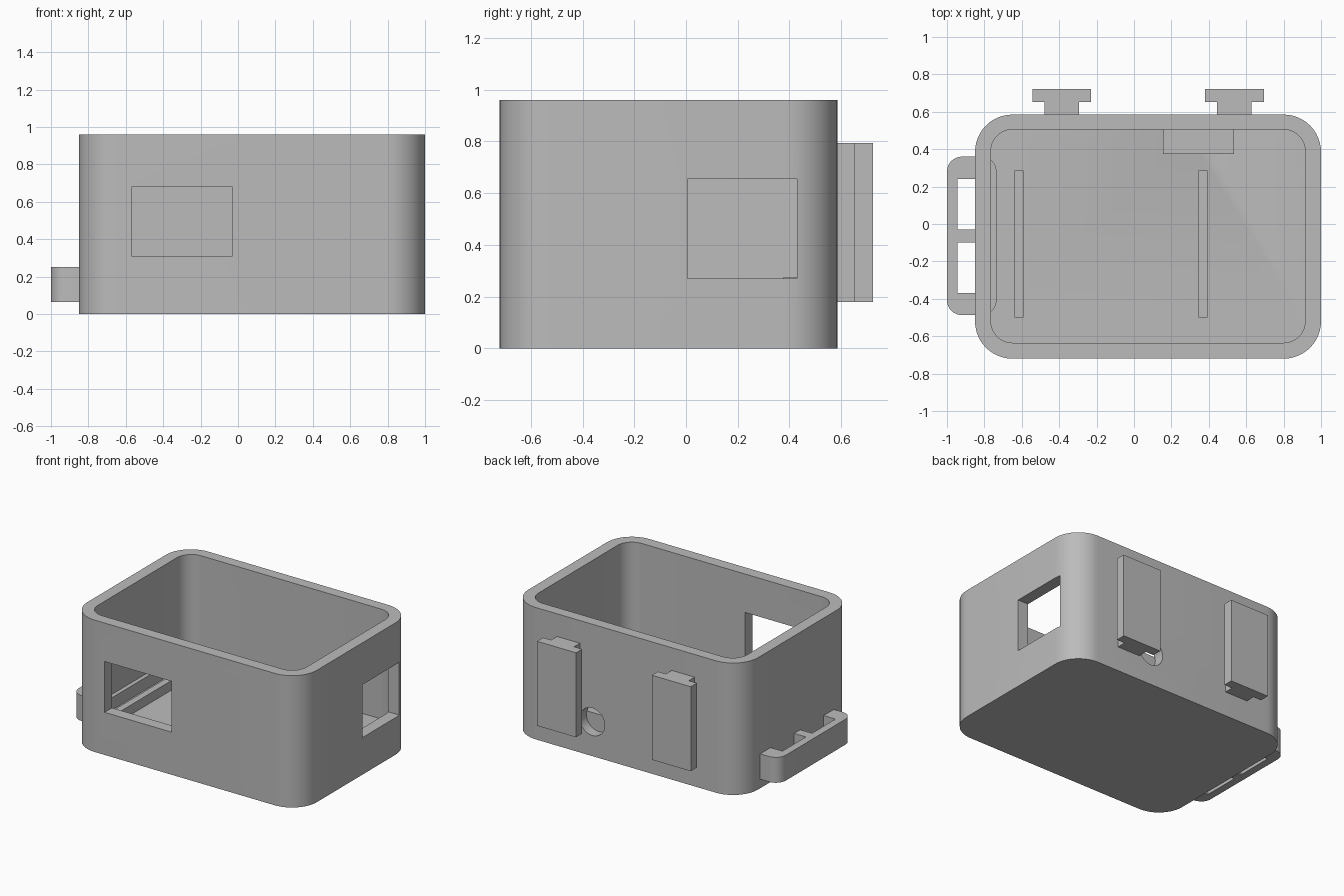
import bpy, bmesh, math

cube = bpy.data.objects.get("Cube")
if cube:
    bpy.data.objects.remove(cube, do_unlink=True)

grey = bpy.data.materials.new("plain grey")
grey.use_nodes = True
GREY = (0.5, 0.5, 0.5, 1)
grey.diffuse_color = GREY
grey.node_tree.nodes["Principled BSDF"].inputs["Base Color"].default_value = GREY


def rounded_rect(x0, x1, y0, y1, r, steps=12):
    """Counter-clockwise outline with rounded corners."""
    centres = [(x1 - r, y1 - r), (x0 + r, y1 - r), (x0 + r, y0 + r), (x1 - r, y0 + r)]
    pts = []
    for i, (cx, cy) in enumerate(centres):
        for s in range(steps + 1):
            a = math.pi / 2 * (i + s / steps)
            pts.append((cx + r * math.cos(a), cy + r * math.sin(a)))
    return pts


def prism(name, outline, z0, z1):
    bm = bmesh.new()
    face = bm.faces.new([bm.verts.new((x, y, z0)) for x, y in outline])
    ext = bmesh.ops.extrude_face_region(bm, geom=[face])
    for v in ext["geom"]:
        if isinstance(v, bmesh.types.BMVert):
            v.co.z = z1
    bmesh.ops.recalc_face_normals(bm, faces=bm.faces)
    mesh = bpy.data.meshes.new(name)
    bm.to_mesh(mesh)
    bm.free()
    mesh.materials.append(grey)
    ob = bpy.data.objects.new(name, mesh)
    bpy.context.collection.objects.link(ob)
    return ob


def block(name, x0, x1, y0, y1, z0, z1):
    return prism(name, [(x0, y0), (x1, y0), (x1, y1), (x0, y1)], z0, z1)


def activate(ob):
    bpy.ops.object.select_all(action="DESELECT")
    ob.select_set(True)
    bpy.context.view_layer.objects.active = ob


def cut(ob, cutter):
    cutter.hide_render = True
    mod = ob.modifiers.new("cut", "BOOLEAN")
    mod.operation = "DIFFERENCE"
    mod.solver = "EXACT"
    mod.object = cutter
    activate(ob)
    bpy.ops.object.modifier_apply(modifier=mod.name)
    bpy.data.objects.remove(cutter, do_unlink=True)


def smooth(ob):
    activate(ob)
    bpy.ops.object.shade_smooth_by_angle(angle=math.radians(30))


FLOOR = 0.16

# Open case with rounded corners
case = prism("case", rounded_rect(-0.85, 1.0, -0.72, 0.585, 0.2), 0, 0.96)
cut(case, prism("cavity", rounded_rect(-0.765, 0.915, -0.635, 0.505, 0.115), FLOOR, 1.2))

# Front and side windows
cut(case, block("front_window", -0.57, -0.03, -0.8, -0.6, 0.31, 0.68))
cut(case, block("side_window", 0.88, 1.1, 0.005, 0.43, 0.27, 0.655))

# Round cable hole through the back wall
bpy.ops.mesh.primitive_cylinder_add(vertices=48, radius=0.1, depth=0.2,
                                    location=(0.345, 0.56, 0.25),
                                    rotation=(math.pi / 2, 0, 0))
cut(case, bpy.context.object)
smooth(case)

# Block behind the cable hole
block("cable_block", 0.155, 0.535, 0.375, 0.51, FLOOR - 0.01, 0.275)

# Two floor rails
for name, x in (("left_rail", 0.345), ("right_rail", -0.64)):
    block(name, x, x + 0.048, -0.5, 0.285, FLOOR - 0.01, 0.23)

# T-shaped mounting hooks on the back
for name, x in (("left_hook", 0.537), ("right_hook", -0.387)):
    half, neck = 0.157, 0.092
    outline = [(x - neck, 0.58), (x + neck, 0.58), (x + neck, 0.652), (x + half, 0.652),
               (x + half, 0.722), (x - half, 0.722), (x - half, 0.652), (x - neck, 0.652)]
    prism(name, outline, 0.18, 0.795)

# Strap loop with two slots, running through the side wall
loop = prism("strap_loop", rounded_rect(-1.0, -0.735, -0.487, 0.36, 0.08), 0.065, 0.25)
for y0, y1 in ((-0.03, 0.24), (-0.37, -0.1)):
    cut(loop, block("slot", -0.945, -0.85, y0, y1, 0, 0.4))
smooth(loop)
